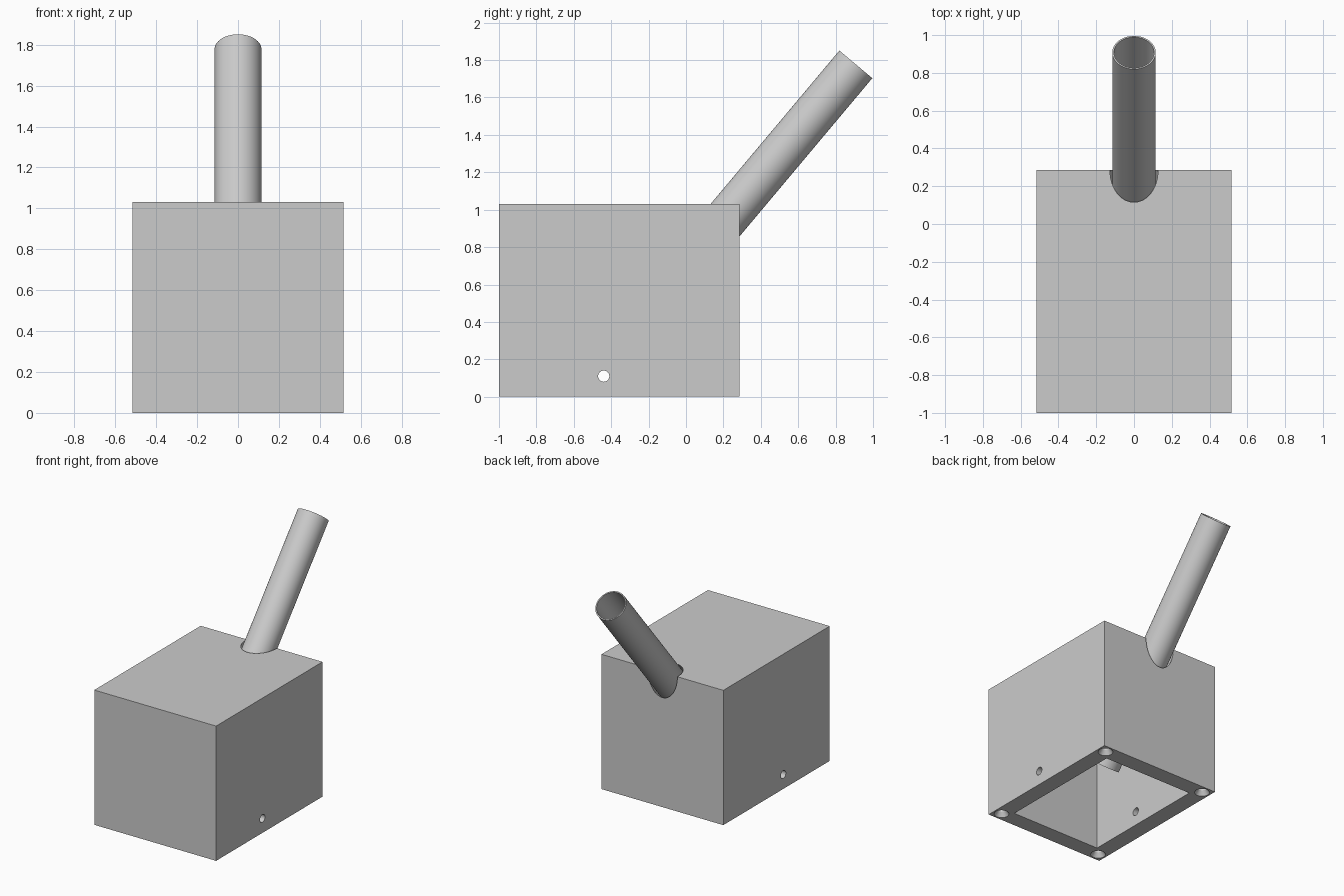
import bpy, bmesh, math
from mathutils import Matrix, Vector

cube = bpy.data.objects.get("Cube")
if cube:
    bpy.data.objects.remove(cube, do_unlink=True)

grey = bpy.data.materials.new("plain grey")
grey.use_nodes = True
grey.diffuse_color = (0.6, 0.6, 0.6, 1)
grey.node_tree.nodes["Principled BSDF"].inputs["Base Color"].default_value = (0.6, 0.6, 0.6, 1)

HALF_X, FRONT, BACK, TOP = 0.515, -1.0, 0.285, 1.03
WALL = 0.13


def make_object(name, bm):
    bmesh.ops.recalc_face_normals(bm, faces=bm.faces)
    mesh = bpy.data.meshes.new(name)
    bm.to_mesh(mesh)
    bm.free()
    mesh.materials.append(grey)
    obj = bpy.data.objects.new(name, mesh)
    bpy.context.collection.objects.link(obj)
    return obj


def block(name, low, high):
    low, high = Vector(low), Vector(high)
    bm = bmesh.new()
    bmesh.ops.create_cube(bm, size=1)
    bmesh.ops.scale(bm, vec=high - low, verts=bm.verts)
    bmesh.ops.translate(bm, vec=(low + high) / 2, verts=bm.verts)
    return make_object(name, bm)


def lathe(name, profile, matrix, closed=False, sides=64):
    """Turn (radius, height) points about z; closed joins the last ring to the first."""
    bm = bmesh.new()
    rings = []
    for r, z in profile:
        rings.append([bm.verts.new((r * math.cos(a), r * math.sin(a), z))
                      for a in (2 * math.pi * i / sides for i in range(sides))])
    pairs = list(zip(rings, rings[1:]))
    if closed:
        pairs.append((rings[-1], rings[0]))
    else:
        bm.faces.new(rings[0])
        bm.faces.new(rings[-1])
    for a, b in pairs:
        for i in range(sides):
            j = (i + 1) % sides
            bm.faces.new((a[i], a[j], b[j], b[i]))
    bmesh.ops.transform(bm, matrix=matrix, verts=bm.verts)
    return make_object(name, bm)


def smooth(obj):
    bpy.ops.object.select_all(action='DESELECT')
    obj.select_set(True)
    bpy.context.view_layer.objects.active = obj
    bpy.ops.object.shade_smooth_by_angle(angle=math.radians(30))


def cut(obj, cutter):
    mod = obj.modifiers.new("cut", 'BOOLEAN')
    mod.operation = 'DIFFERENCE'
    mod.solver = 'EXACT'
    mod.object = cutter
    cutter.hide_render = True
    bpy.context.view_layer.objects.active = obj
    bpy.ops.object.modifier_apply(modifier=mod.name)
    bpy.data.objects.remove(cutter, do_unlink=True)


# Thick-walled housing, open underneath
housing = block("housing", (-HALF_X, FRONT, 0), (HALF_X, BACK, TOP))
cut(housing, block("cavity_cutter", (WALL - HALF_X, FRONT + WALL, -0.2),
                   (HALF_X - WALL, BACK - WALL, TOP - WALL)))

# Sloping bore through the top back edge
tube_end = Matrix.Translation((0, 0.908, 1.777)) @ Matrix.Rotation(math.radians(-40), 4, 'X')
cut(housing, lathe("bore_cutter", [(0.127, -1.9), (0.127, 0)], tube_end))

# Cross hole through both side walls
across = Matrix.Translation((0, -0.44, 0.11)) @ Matrix.Rotation(math.pi / 2, 4, 'Y')
cut(housing, lathe("cross_hole_cutter", [(0.03, -0.7), (0.03, 0.7)], across, sides=32))

# Countersunk screw holes in the four bottom corners
for x in (-HALF_X + WALL / 2, HALF_X - WALL / 2):
    for y in (FRONT + WALL / 2, BACK - WALL / 2):
        cut(housing, lathe("screw_hole_cutter",
                           [(0.053, -0.02), (0.053, 0), (0.03, 0.035), (0.03, 0.3)],
                           Matrix.Translation((x, y, 0)), sides=32))
smooth(housing)

# Open tube reaching down into the housing
tube = lathe("tube", [(0.115, -1.93), (0.115, 0), (0.106, 0), (0.106, -1.93)],
             tube_end, closed=True)
smooth(tube)
